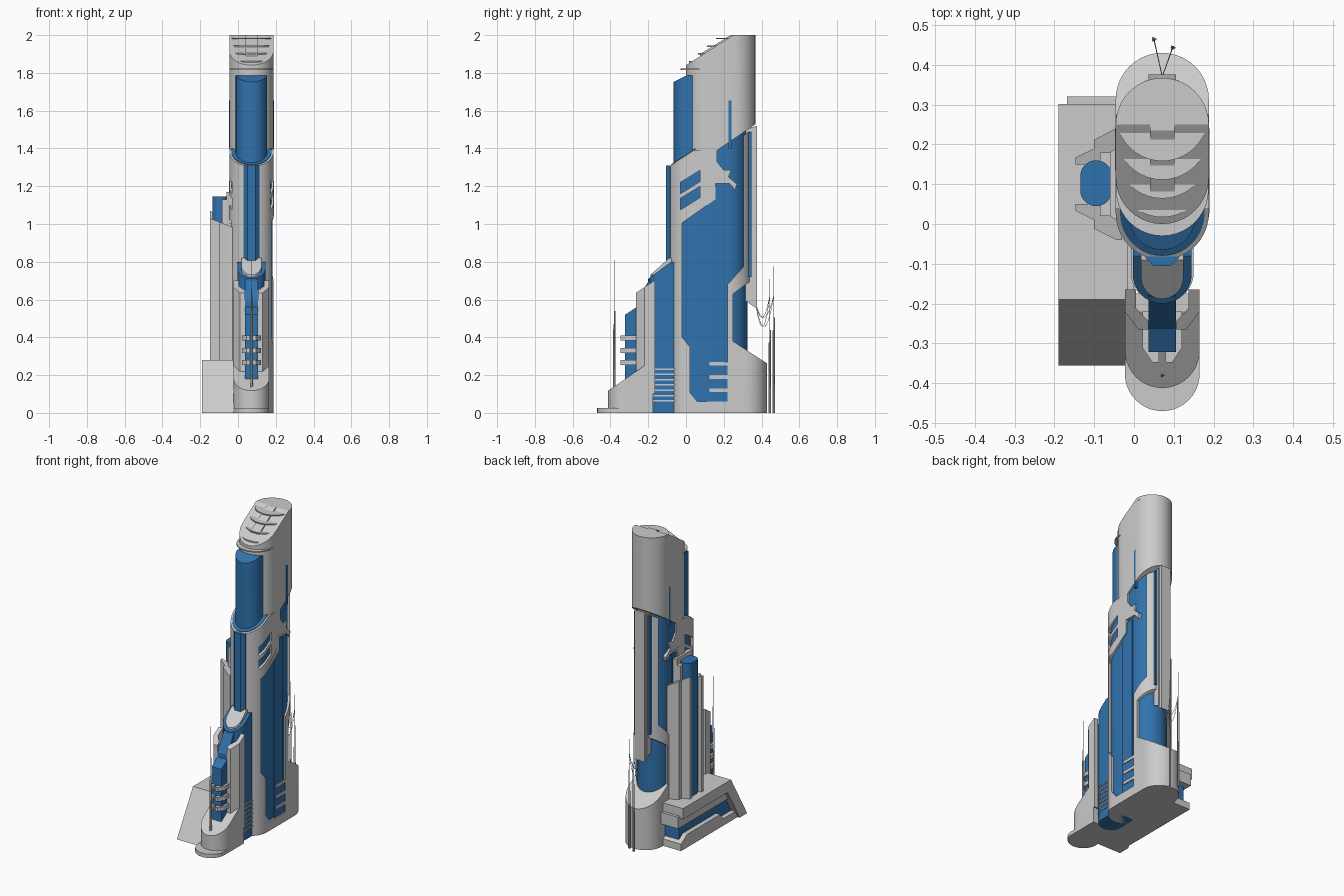
import bpy, bmesh, math
from mathutils import Vector

if "Cube" in bpy.data.objects:
    bpy.data.objects.remove(bpy.data.objects["Cube"])

CX = 0.071          # tower centre line in x
blue = bpy.data.materials.new("blue_glass")
blue.diffuse_color = (0.03, 0.17, 0.42, 1)
blue.use_nodes = True
blue.node_tree.nodes["Principled BSDF"].inputs["Base Color"].default_value = blue.diffuse_color


def prism(name, pts, vec, mat=None):
    """Extrude a closed outline of 3D points along vec."""
    bm = bmesh.new()
    f = bm.faces.new([bm.verts.new(p) for p in pts])
    r = bmesh.ops.extrude_face_region(bm, geom=[f])
    bmesh.ops.translate(bm, vec=vec, verts=[v for v in r["geom"] if isinstance(v, bmesh.types.BMVert)])
    bmesh.ops.recalc_face_normals(bm, faces=bm.faces)
    me = bpy.data.meshes.new(name)
    bm.to_mesh(me)
    bm.free()
    ob = bpy.data.objects.new(name, me)
    bpy.context.collection.objects.link(ob)
    if mat:
        me.materials.append(mat)
    return ob


def side(name, yz, x0, x1, mat=None):
    return prism(name, [(x0, y, z) for y, z in yz], (x1 - x0, 0, 0), mat)


def plan(name, xy, z0, z1, mat=None):
    return prism(name, [(x, y, z0) for x, y in xy], (0, 0, z1 - z0), mat)


def stadium(r, yf, yb, cx=CX, n=20):
    a = [math.pi * i / n for i in range(n + 1)]
    return ([(cx + r * math.cos(t), yb - r + r * math.sin(t)) for t in a] +
            [(cx - r * math.cos(t), yf + r - r * math.sin(t)) for t in a])


def boolean(ob, cutter, op):
    m = ob.modifiers.new("cut", 'BOOLEAN')
    m.operation, m.solver, m.object = op, 'EXACT', cutter
    bpy.context.view_layer.objects.active = ob
    bpy.ops.object.modifier_apply(modifier=m.name)
    bpy.data.objects.remove(cutter)


def carve(name, xy, yz, mat=None, holes=()):
    """Plan outline intersected with a side profile, minus side openings."""
    ob = plan(name, xy, -0.05, 2.1, mat)
    boolean(ob, side("cutter", yz, -1, 1), 'INTERSECT')
    for h in holes:
        boolean(ob, side("cutter", h, -1, 1), 'DIFFERENCE')
    return ob


def mirror_x(pts):
    return [(2 * CX - x, y) for x, y in pts]


def off(pts):
    return [(CX + x, y) for x, y in pts]


# Upper tower with sloping roof
carve("upper_tower", stadium(0.117, 0, 0.367),
      [(-.02, 1.3), (-.02, 1.828), (.25, 2), (.4, 2), (.4, 1.55), (.165, 1.39), (.165, 1.3)])
for i in range(5):
    y, z = -0.03 + 0.047 * i, 1.815 + 0.041 * i
    plan("roof_louver", stadium(0.1165, y, 0.36), z, z + 0.007)
side("roof_spine", [(.075, 1.84), (.075, 1.9), (.235, 2), (.265, 2), (.265, 1.9)], CX - .031, CX + .031)
carve("upper_side_strip", stadium(0.1185, 0, 0.367), [(.225, 1.4), (.225, 1.655), (.24, 1.655), (.24, 1.4)], blue)
carve("upper_front_bay", stadium(0.083, -.065, .12),
      [(-.1, 1.28), (-.1, 1.735), (0, 1.785), (.05, 1.785), (.05, 1.28)], blue)

# Glass core and its side panels
carve("glass_core", stadium(0.106, -.07, .325),
      [(-.1, .03), (-.1, 1.27), (.04, 1.36), (.15, 1.41), (.35, 1.54), (.35, .03)], blue)
carve("glass_panel", stadium(0.112, -.08, .4),
      [(.11, .05), (.11, 1.1), (.15, 1.16), (.15, 1.2), (.2, 1.2), (.2, .28), (.225, .25), (.225, .05)], blue)
carve("terrace_glass", stadium(0.106, -.08, .3), [(-.1, 1.25), (-.1, 1.302), (.05, 1.4), (.05, 1.25)], blue)

# Grey outer shell: front strip, shoulder, foot and rounded back base
carve("outer_shell", stadium(0.117, -.09, .43),
      [(-.12, 0), (-.12, 1.285), (.04, 1.39), (.165, 1.4), (.165, 1.33), (.2, 1.285), (.24, 1.285), (.225, 1.25),
       (.27, 1.21), (.26, 1.18), (.22, 1.225), (.14, 1.225), (.14, 1.15), (-.02, 1.03), (-.02, .4), (.02, .35),
       (.02, .11), (.06, .06), (.22, .06), (.22, .395), (.24, .385), (.44, .255), (.44, 0)],
      holes=[[(-.03, z), (-.03, z + .06), (.075, z + .125), (.075, z + .065)] for z in (1.075, 1.16)])
carve("panel_hood", stadium(0.119, -.08, .4),
      [(-.022, 1.005), (-.022, 1.03), (.135, 1.15), (.135, 1.23), (.23, 1.23), (.23, 1.215),
       (.155, 1.215), (.155, 1.13)])
for z in (.12, .19, .26):
    carve("side_ledge", stadium(0.117, -.08, .4), [(.125, z - .01), (.125, z + .01), (.225, z + .01), (.225, z - .01)])

# Back spine and jogged side ribs
carve("back_ribs", stadium(0.117, -.09, .345),
      [(.305, 1.47), (.36, 1.505), (.36, .7), (.33, .69), (.25, .63), (.25, .37), (.22, .37), (.22, .68), (.305, .775)])
side("back_spine", [(.3, .66), (.3, 1.49), (.345, 1.51), (.376, 1.52), (.376, .55), (.335, .58)], CX - .035, CX + .035)
for s in (-1, 1):
    side("back_glass_strip", [(.3, .72), (.3, 1.47), (.347, 1.49), (.347, .72)], CX + s * .036, CX + s * .054, blue)
    side("back_spine_rail", [(.3, .6), (.3, 1.48), (.36, 1.505), (.36, .57)], CX + s * .024, CX + s * .042)

# Front glass column and lower drum
plan("front_column", off([(-.042, -.05), (-.042, -.085), (-.022, -.105), (.022, -.105), (.042, -.085), (.042, -.05)]),
     .74, 1.31, blue)
carve("front_drum", stadium(0.074, -.2, .05), [(-.22, 0), (-.22, .695), (-.08, .8), (0, .8), (0, 0)], blue)
carve("drum_cap", stadium(0.053, -.188, .02), [(-.2, .66), (-.2, .72), (-.09, .82), (-.04, .82), (-.04, .66)])
for i in range(7):
    z = .06 + .028 * i
    plan("drum_louver", stadium(0.079, -.2, .02), z, z + .008)

# Front fins, projecting glass box and its brackets
fin = off([(.066, -.165), (.094, -.165), (.094, -.22), (.06, -.265), (.034, -.265), (.034, -.245), (.066, -.212)])
for pts in (fin, mirror_x(fin)):
    carve("front_fin", pts, [(-.28, .1), (-.28, .625), (-.16, .705), (-.16, .1)])
side("front_glass_box", [(-.322, .15), (-.322, .52), (-.262, .56), (-.262, .59), (-.18, .73), (-.15, .73), (-.15, .15)],
     CX - .035, CX + .035, blue)
for z in (.265, .33, .395):
    b = [(.03, -.22), (.05, -.22), (.05, -.31), (.025, -.348), (.008, -.348), (.008, -.318), (.03, -.318)]
    for pts in (off(b), mirror_x(off(b))):
        plan("box_bracket", pts, z - .012, z + .014)

# Rounded front base with low step
carve("front_base", stadium(0.094, -.412, .02),
      [(-.43, 0), (-.43, .105), (-.22, .25), (-.175, .25), (-.175, 0)])
plan("front_step", stadium(0.094, -.47, -.2), 0, .025)

# Left annex: bent roof slab over layered glass
side("annex_roof", [(.302, .21), (.302, .28), (-.19, .28), (-.355, 0), (-.28, 0), (-.155, .21)], -.19, -.015)
side("annex_middle", [(.32, .15), (.32, .225), (-.18, .225), (-.225, .15)], -.168, 0)
side("annex_glass", [(.28, .02), (.28, .17), (-.2, .17), (-.28, .02)], -.145, 0, blue)
side("annex_plinth", [(.3, 0), (.3, .045), (.24, .085), (-.1, .085), (-.13, .045), (-.26, .045), (-.28, 0)], -.175, 0)

# Left side tower around a glass cylinder
rib = [(-.03, .24), (-.045, .24), (-.1, .212), (-.1, .19), (-.147, .167), (-.147, .15), (-.105, .15), (-.03, .15)]
for k, top in ((1, 1.07), (-1, 1.03)):
    pts = [(x, .1 + k * (y - .1)) for x, y in rib]
    ob = plan("side_tower_rib", pts, .26, top)
    for v in ob.data.vertices:      # sloping rib tops
        if v.co.z > .5:
            v.co.z -= .5 * (v.co.x + .147) * k if k > 0 else .4 * (v.co.x + .147)
plan("side_tower_core", [(-.03, .02), (-.085, .02), (-.085, .18), (-.03, .18)], .26, 1.13)
plan("side_tower_cap", [(-.03, .0), (-.06, .02), (-.06, .18), (-.03, .2)], 1.0, 1.17)
plan("side_tower_glass", stadium(.04, .045, .16, cx=-.095), .26, 1.145, blue)

for ob in bpy.context.collection.objects:
    ob.select_set(True)
bpy.ops.object.shade_smooth_by_angle(angle=math.radians(25))


# Antenna masts and sagging cables
def wire(name, pts, r, taper=False):
    cu = bpy.data.curves.new(name, 'CURVE')
    cu.dimensions, cu.bevel_depth, cu.bevel_resolution, cu.use_fill_caps = '3D', r, 1, True
    sp = cu.splines.new('POLY')
    sp.points.add(len(pts) - 1)
    for i, (p, q) in enumerate(zip(sp.points, pts)):
        p.co = (*q, 1)
        p.radius = 1 - .8 * i / (len(pts) - 1) if taper else 1
    bpy.context.collection.objects.link(bpy.data.objects.new(name, cu))


for x, y, z0, z1 in ((.071, -.38, .12, .81), (.097, .443, 0, .71), (.05, .464, 0, .775)):
    wire("antenna_mast", [(x, y, z0), (x, y, z0 + .3), (x, y, z1)], .005, True)
    for i in range(3):
        a = i * 2.1
        wire("antenna_rod", [(x + .006 * math.cos(a), y + .005 * math.sin(a), z0),
                             (x + .006 * math.cos(a), y + .005 * math.sin(a), z1 - .2 - .07 * i)], .0018)
    if y > 0:
        for drop in (.09, .14):
            p, q = Vector((CX, .37, .575)), Vector((x, y, .62))
            wire("cable", [p.lerp(q, t / 12) - Vector((0, 0, 4 * drop * t / 12 * (1 - t / 12)))
                           for t in range(13)], .0012)
